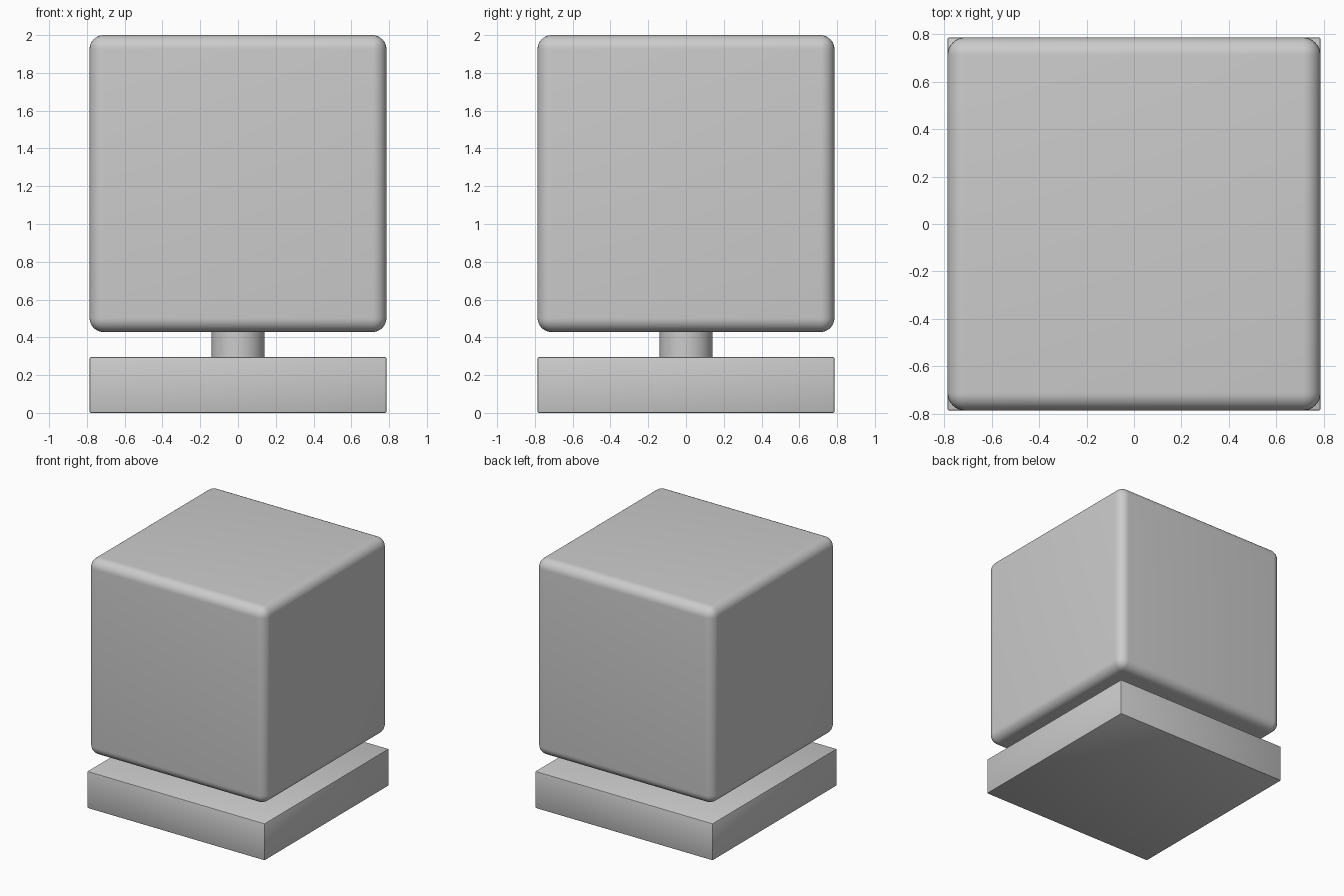
import bpy

if "Cube" in bpy.data.objects:
    bpy.data.objects.remove(bpy.data.objects["Cube"])


def finish(obj, name, bevel=0, segments=1):
    obj.name = name
    if bevel:
        mod = obj.modifiers.new("Rounded edges", "BEVEL")
        mod.width = bevel
        mod.segments = segments
        mod.limit_method = "ANGLE"
        bpy.ops.object.modifier_apply(modifier=mod.name)
    bpy.ops.object.shade_smooth_by_angle()


def block(name, half, z0, z1, bevel, segments):
    bpy.ops.mesh.primitive_cube_add(size=1, location=(0, 0, (z0 + z1) / 2))
    obj = bpy.context.object
    obj.scale = (half * 2, half * 2, z1 - z0)
    bpy.ops.object.transform_apply(location=False, rotation=False, scale=True)
    finish(obj, name, bevel, segments)


# Flat base slab with a tiny edge chamfer
block("base", 0.786, 0.0, 0.296, 0.008, 2)

# Short neck between base and cube
bpy.ops.mesh.primitive_cylinder_add(vertices=32, radius=0.141, depth=0.16,
                                    location=(0, 0, 0.362))
finish(bpy.context.object, "neck")

# Large cube with rounded edges
block("rounded_cube", 0.786, 0.428, 2.0, 0.075, 8)
